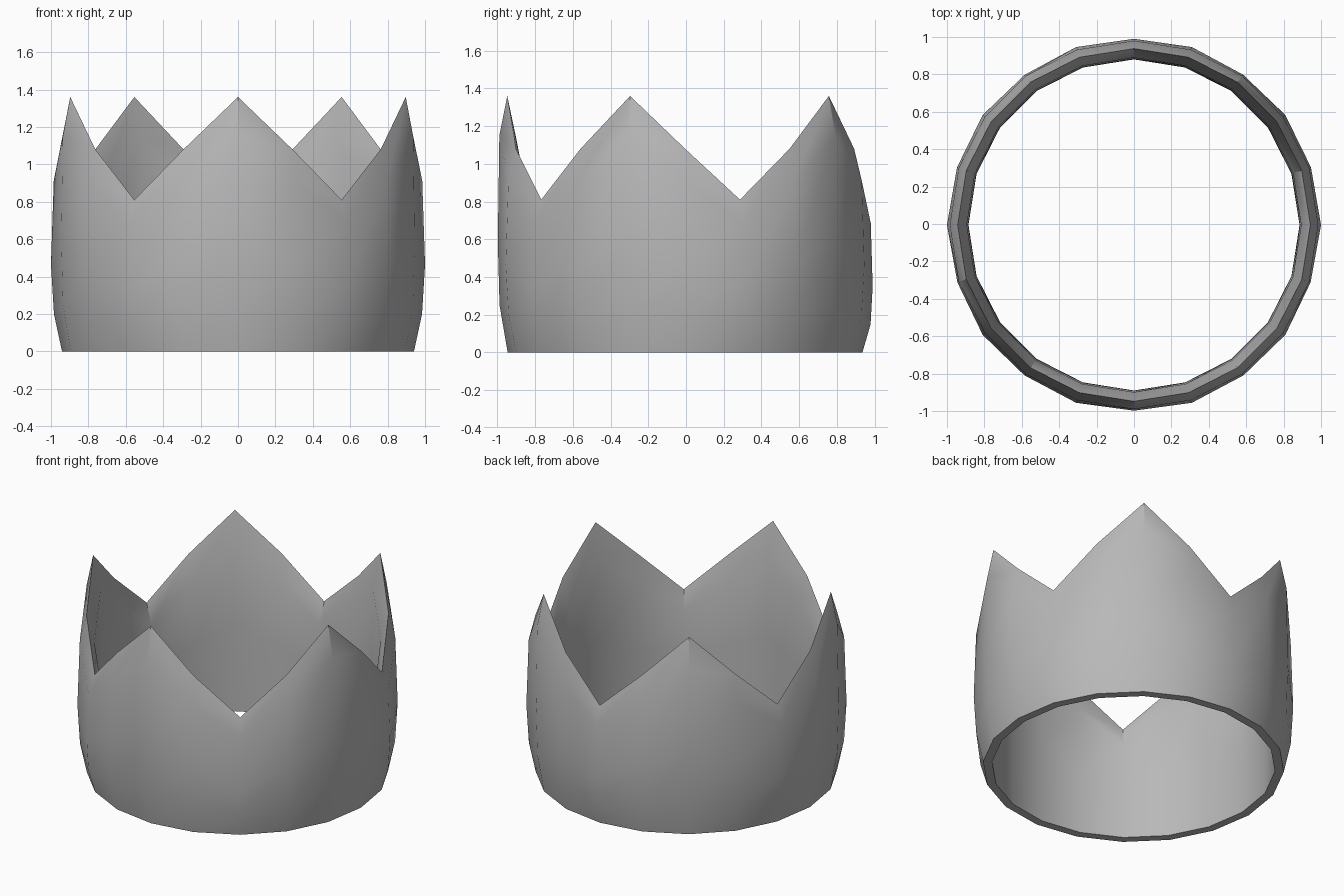
import bpy, bmesh, math

if "Cube" in bpy.data.objects:
    bpy.data.objects.remove(bpy.data.objects["Cube"])

SIDES = 20
# rim height repeats every four columns: peak, mid, valley, mid
RIM = [1.36, 1.08, 0.81, 1.08]
BULGE = [0.993, 1.0, 0.995, 1.0]
Y_SHIFT = -0.005
# closed wall section: (radius, fraction of column height), outer side up, inner side down
PROFILE = [(0.941, 0.0), (0.984, 0.185), (1.0, 0.43), (0.985, 0.845),
           (0.943, 1.0),
           (0.894, 0.83), (0.887, 0.43), (0.885, 0.0)]

# Crown band: wall section swept around the axis
bm = bmesh.new()
cols = []
for i in range(SIDES):
    a = -math.pi / 2 + 2 * math.pi * i / SIDES
    h = RIM[i % 4]
    col = []
    for r, f in PROFILE:
        r = min(r, BULGE[i % 4])
        col.append(bm.verts.new((r * math.cos(a), r * math.sin(a) + Y_SHIFT, f * h)))
    cols.append(col)
n = len(PROFILE)
for i in range(SIDES):
    c, d = cols[i], cols[(i + 1) % SIDES]
    for j in range(n):
        k = (j + 1) % n
        bm.faces.new((c[j], d[j], d[k], c[k]))
bmesh.ops.recalc_face_normals(bm, faces=bm.faces)
mesh = bpy.data.meshes.new("crown_band")
bm.to_mesh(mesh)
bm.free()
crown = bpy.data.objects.new("crown_band", mesh)
bpy.context.collection.objects.link(crown)

# Single grey colour
grey = bpy.data.materials.new("plain grey")
grey.diffuse_color = (0.48, 0.48, 0.48, 1)
grey.use_nodes = True
grey.node_tree.nodes["Principled BSDF"].inputs["Base Color"].default_value = grey.diffuse_color
mesh.materials.append(grey)

# Smooth wall, sharp rim and base
bpy.context.view_layer.objects.active = crown
crown.select_set(True)
bpy.ops.object.shade_smooth_by_angle(angle=math.radians(30))
